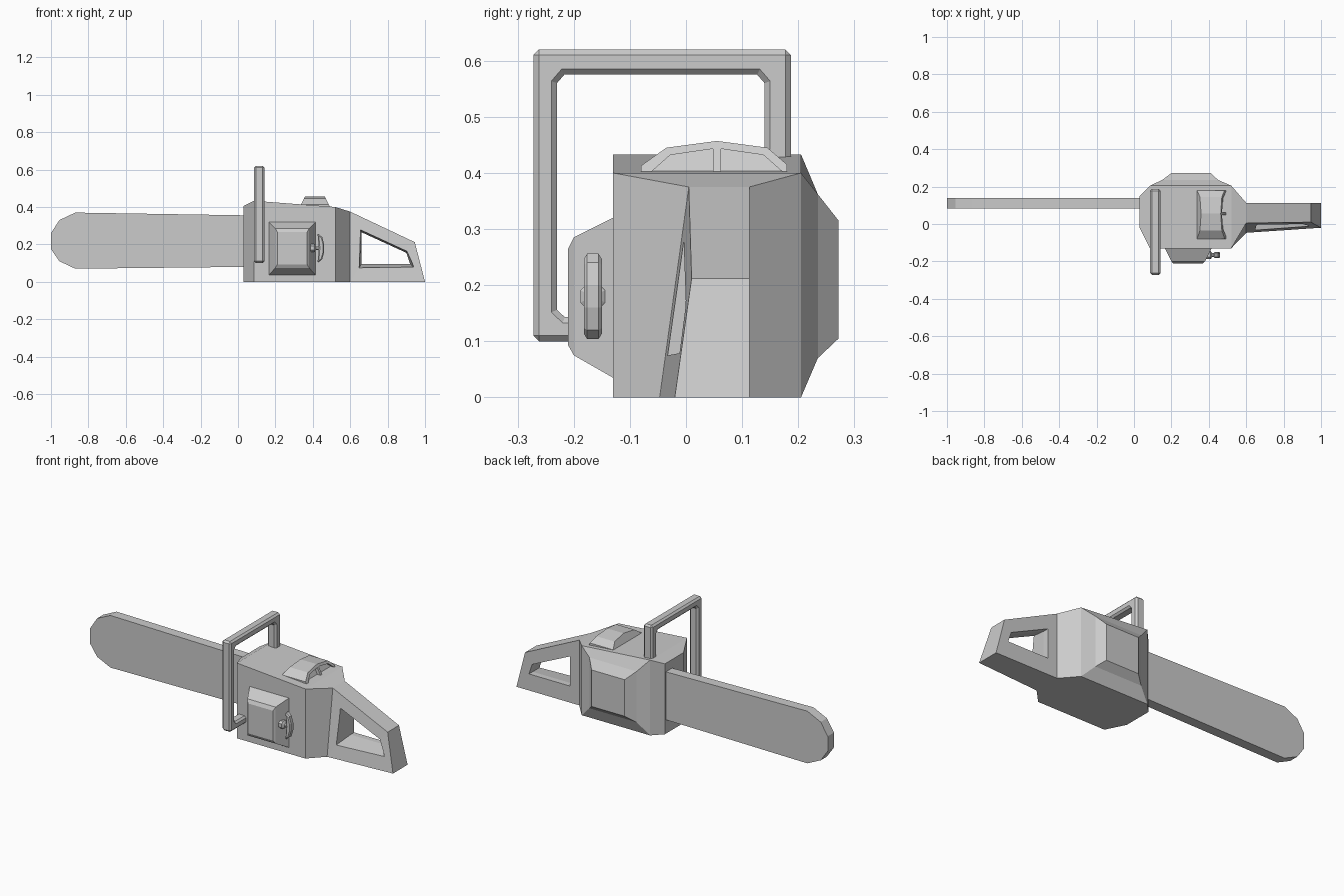
import bpy, bmesh

if "Cube" in bpy.data.objects:
    bpy.data.objects.remove(bpy.data.objects["Cube"])


def loft(name, rings):
    """Skin a closed solid over rings holding equal numbers of points."""
    bm = bmesh.new()
    vs = [[bm.verts.new(p) for p in r] for r in rings]
    n = len(vs[0])
    for a, b in zip(vs, vs[1:]):
        for i in range(n):
            j = (i + 1) % n
            bm.faces.new((a[i], a[j], b[j], b[i]))
    bm.faces.new(vs[0][::-1])
    bm.faces.new(vs[-1])
    bmesh.ops.recalc_face_normals(bm, faces=bm.faces)
    me = bpy.data.meshes.new(name)
    bm.to_mesh(me)
    bm.free()
    ob = bpy.data.objects.new(name, me)
    bpy.context.collection.objects.link(ob)
    return ob


def rect_xz(x0, x1, z0, z1, y):
    return [(x0, y, z0), (x1, y, z0), (x1, y, z1), (x0, y, z1)]


def plate(name, profile, y0, y1):
    """Extrude an xz profile along y."""
    return loft(name, [[(x, y, z) for x, z in profile] for y in (y0, y1)])


def cut(ob, cutter):
    cutter.hide_render = True
    m = ob.modifiers.new("cut", 'BOOLEAN')
    m.operation, m.object, m.solver = 'DIFFERENCE', cutter, 'EXACT'
    bpy.context.view_layer.objects.active = ob
    bpy.ops.object.modifier_apply(modifier=m.name)
    bpy.data.objects.remove(cutter)


def bevel(ob, width):
    m = ob.modifiers.new("bevel", 'BEVEL')
    m.width, m.segments, m.limit_method = width, 1, 'ANGLE'
    m.angle_limit = 1.05


# Guide bar
plate("guide_bar", [(-1, .175), (-1, .26), (-.955, .33), (-.87, .37), (.06, .355),
                    (.06, .08), (-.87, .07), (-.955, .11)], .083, .14)


# Engine body: cross-sections along x
def section(x_low, x_high, y_low, y_high, y_right, top):
    return [(x_low, y_low, 0), (x_high, y_high, top),
            (x_high, y_right, top), (x_low, y_right, 0)]


joint = section(.6, .6, -.047, .005, .113, .375)
loft("engine_body", [section(.03, .03, -.02, -.02, .15, .405),
                     section(.085, .085, -.13, -.13, .205, .433),
                     section(.52, .52, -.13, -.13, .205, .40), joint])

# Rear grip with a tapered finger opening
grip = loft("rear_grip", [joint, section(1, .945, -.02, .01, .113, .212)])
near = [(.645, .07), (.95, .07), (.905, .17), (.65, .287)]
far = [(.66, .095), (.92, .095), (.9, .155), (.66, .265)]
cut(grip, loft("grip_cutter", [[(x, -.06, z) for x, z in near],
                               [(x, .08, z) for x, z in far],
                               [(x, .2, z) for x, z in far]]))

# Clutch cover on the back side
loft("clutch_cover", [[(.085, .2, 0), (.52, .2, 0), (.52, .2, .40), (.085, .2, .433)],
                      [(.085, .205, 0), (.52, .205, 0), (.52, .205, .40), (.085, .205, .433)],
                      rect_xz(.15, .45, .07, .362, .235),
                      rect_xz(.2, .41, .105, .315, .272)])

# Starter cover on the front side
loft("starter_cover", [rect_xz(.165, .415, .035, .32, -.12),
                       rect_xz(.165, .415, .035, .32, -.13),
                       rect_xz(.2, .38, .075, .285, -.2),
                       rect_xz(.21, .37, .093, .265, -.21)])

# Pull cord toggle and its stem
bevel(plate("pull_toggle", [(.425, .1), (.45, .12), (.461, .16), (.461, .2),
                            (.45, .24), (.425, .26), (.432, .18)], -.182, -.15), .006)
loft("pull_stem", [[(x, -.166 + a * r, .18 + b * r) for a, b in
                    ((-1, -.5), (-.5, -1), (.5, -1), (1, -.5), (1, .5), (.5, 1), (-.5, 1), (-1, .5))]
                   for x, r in ((.36, .012), (.395, .022), (.41, .022), (.418, .01), (.435, .01))])

# Front wrap-around handle
path = [(-.272, .1), (-.272, .62), (.187, .62), (.187, .4), (.14, .4), (.14, .56),
        (.127, .575), (-.217, .575), (-.23, .56), (-.23, .156), (-.216, .143),
        (-.12, .143), (-.12, .1)]
bevel(loft("front_handle", [[(x, y, z) for y, z in path] for x in (.086, .142)]), .01)

# Air filter cap on top, with two recessed panels at its rear
hump = [(-.08, .395), (-.08, .413), (-.035, .445), (.055, .457),
        (.145, .445), (.18, .415), (.18, .395)]
cap = loft("filter_cap", [[(.33 + (z - .4) * .5, y, z) for y, z in hump],
                          [(.492 - (z - .4) * .5, y, z) for y, z in hump]])
panel = [(.062, .402), (.062, .443), (.138, .432), (.172, .402)]
for mirror in (False, True):
    pts = [((.11 - y if mirror else y), z) for y, z in panel]
    cut(cap, loft("panel_cutter", [[(.473 - (z - .4) * .5, y, z) for y, z in pts],
                                   [(.56, y, z) for y, z in pts]]))
